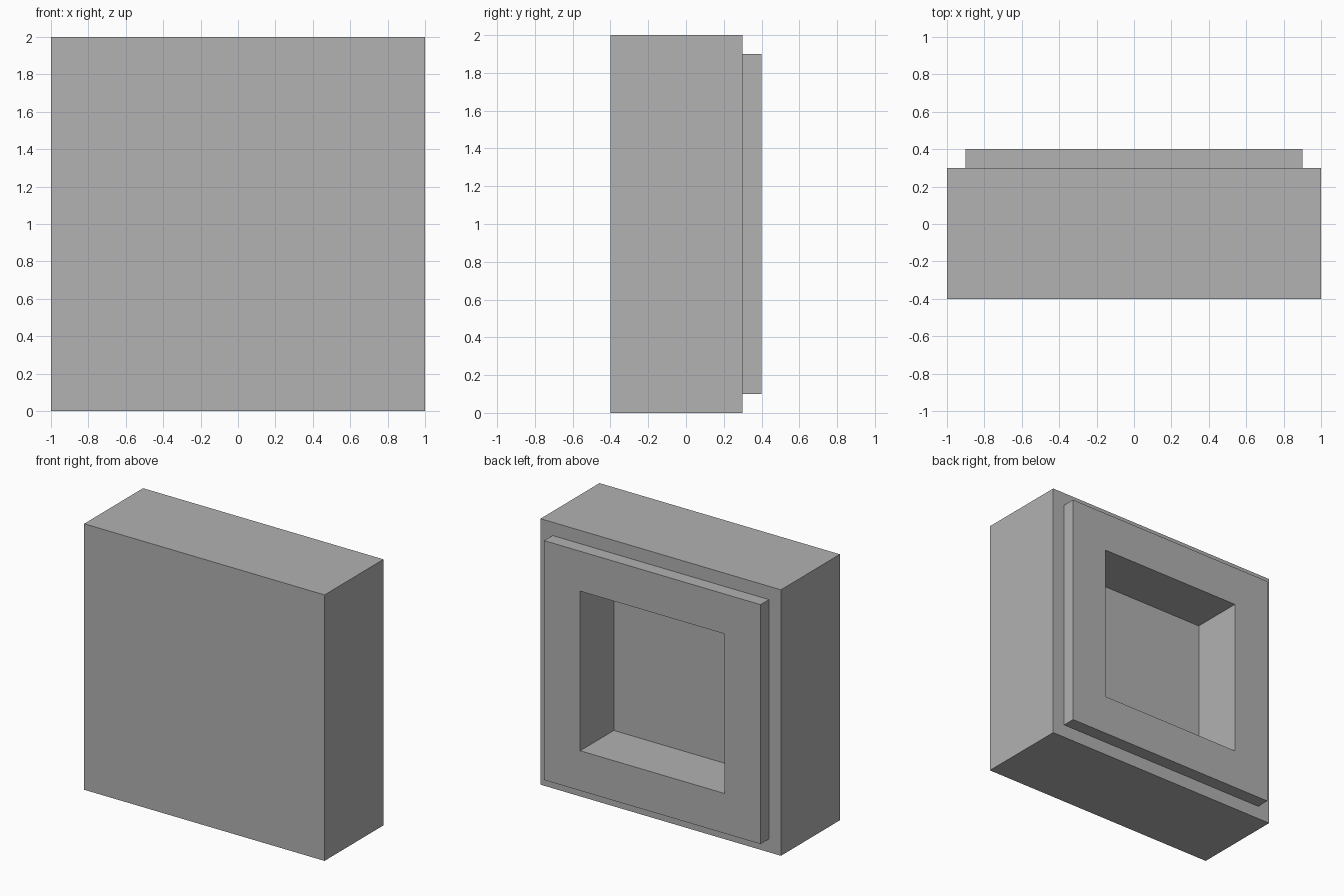
import bpy
import bmesh

# Remove the default cube
default = bpy.data.objects.get("Cube")
if default:
    bpy.data.objects.remove(default, do_unlink=True)

# Plain grey material
GREY = (0.445, 0.445, 0.445, 1.0)
grey = bpy.data.materials.new("grey")
grey.use_nodes = True
grey.diffuse_color = GREY
grey.node_tree.nodes["Principled BSDF"].inputs["Base Color"].default_value = GREY

FRONT, SHOULDER, BACK, RECESS = -0.4, 0.3, 0.4, 0.0
HALF, PANEL, OPENING = 1.0, 0.9, 0.6

bm = bmesh.new()


def ring(half, y):
    """Square loop of vertices centred on the block's middle height."""
    corners = ((-1, -1), (1, -1), (1, 1), (-1, 1))
    return [bm.verts.new((sx * half, y, HALF + sz * half)) for sx, sz in corners]


# Square profile: block, stepped back panel, then recess
steps = [(HALF, FRONT), (HALF, SHOULDER), (PANEL, SHOULDER),
         (PANEL, BACK), (OPENING, BACK), (OPENING, RECESS)]
rings = [ring(half, y) for half, y in steps]

# Bridge neighbouring loops
for a, b in zip(rings, rings[1:]):
    for i in range(4):
        j = (i + 1) % 4
        bm.faces.new((a[i], a[j], b[j], b[i]))

# Front face and recess floor
bm.faces.new(rings[0])
bm.faces.new(rings[-1])
bmesh.ops.recalc_face_normals(bm, faces=bm.faces[:])

mesh = bpy.data.meshes.new("recessed_block")
bm.to_mesh(mesh)
bm.free()
mesh.materials.append(grey)
block = bpy.data.objects.new("recessed_block", mesh)
bpy.context.collection.objects.link(block)
